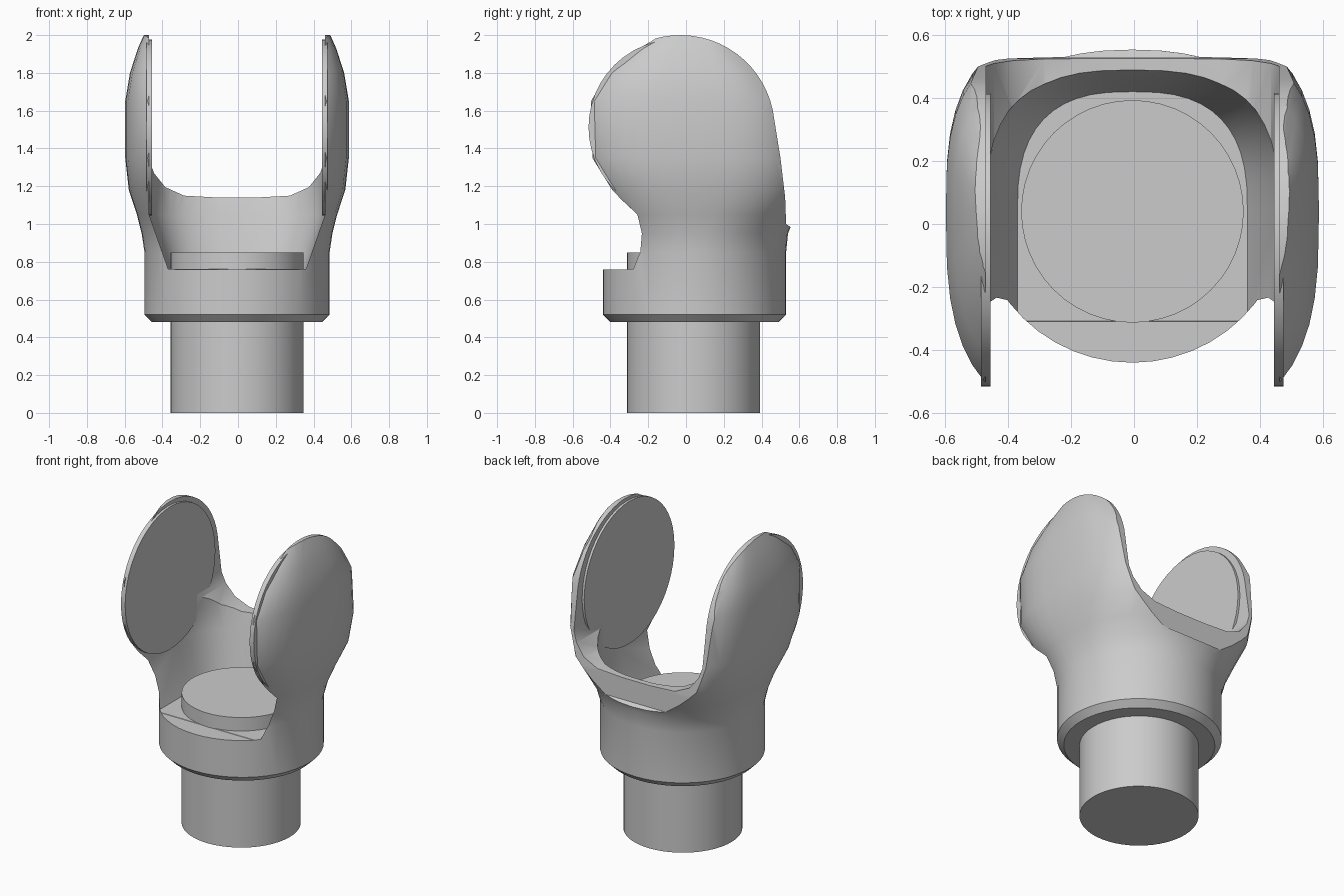
import bpy, bmesh, math
from mathutils import Vector

cube = bpy.data.objects.get("Cube")
if cube:
    bpy.data.objects.remove(cube, do_unlink=True)

CX, CY = -0.005, 0.04          # shared vertical axis
DISC_Y, DISC_Z, DISC_R = -0.03, 1.5, 0.5

grey = bpy.data.materials.new("plain_grey")
grey.use_nodes = True
grey.diffuse_color = (0.6, 0.6, 0.6, 1)
grey.node_tree.nodes["Principled BSDF"].inputs["Base Color"].default_value = (0.6, 0.6, 0.6, 1)


def make_object(name, bm):
    bmesh.ops.recalc_face_normals(bm, faces=bm.faces)
    mesh = bpy.data.meshes.new(name)
    bm.to_mesh(mesh)
    bm.free()
    mesh.materials.append(grey)
    obj = bpy.data.objects.new(name, mesh)
    bpy.context.collection.objects.link(obj)
    return obj


def loft(name, rings):
    """Skin a stack of closed point rings and cap both ends."""
    bm = bmesh.new()
    loops = [[bm.verts.new(p) for p in ring] for ring in rings]
    n = len(loops[0])
    for a, b in zip(loops, loops[1:]):
        for i in range(n):
            j = (i + 1) % n
            bm.faces.new((a[i], a[j], b[j], b[i]))
    bm.faces.new(loops[0])
    bm.faces.new(loops[-1])
    return make_object(name, bm)


def oval(z, half_x, front, back, power, count=48):
    """Superellipse with different front and back depth."""
    points = []
    for i in range(count):
        t = math.tau * i / count
        c, s = math.cos(t), math.sin(t)
        x = math.copysign(abs(c) ** (2 / power), c) * half_x
        y = math.copysign(abs(s) ** (2 / power), s) * (back if s > 0 else front)
        points.append((CX + x, CY + y, z))
    return points


def cavity_ring(z, half_x, back, count=24):
    """U outline: straight sides open to the front, rounded back."""
    points = [(CX + half_x, -0.7, z)]
    for i in range(count + 1):
        t = math.pi * i / count
        c, s = math.cos(t), max(math.sin(t), 0)
        x = math.copysign(abs(c) ** 0.75, c) * half_x
        points.append((CX + x, CY + s ** 0.75 * (back - CY), z))
    return points + [(CX - half_x, -0.7, z)]


def cylinder(name, radius, depth, center, axis="Z", sides=48):
    bm = bmesh.new()
    bmesh.ops.create_cone(bm, cap_ends=True, segments=sides, radius1=radius,
                          radius2=radius, depth=depth)
    for v in bm.verts:
        p = v.co.copy()
        v.co = (Vector((p.z, p.x, p.y)) if axis == "X" else p) + Vector(center)
    return make_object(name, bm)


def cut(target, tool, operation):
    mod = target.modifiers.new("cut", "BOOLEAN")
    mod.operation, mod.solver, mod.object = operation, "EXACT", tool
    bpy.context.view_layer.objects.active = target
    bpy.ops.object.modifier_apply(modifier=mod.name)
    bpy.data.objects.remove(tool, do_unlink=True)


# Outer body: round collar flaring into two domed cheeks
body = loft("yoke_body", [oval(*r) for r in (
    (0.48, 0.45, 0.44, 0.45, 2), (0.52, 0.49, 0.48, 0.49, 2),
    (0.85, 0.49, 0.48, 0.49, 2), (0.95, 0.505, 0.48, 0.5, 2.2),
    (1.05, 0.53, 0.5, 0.54, 2.5), (1.18, 0.573, 0.58, 0.6, 2.8),
    (1.35, 0.592, 0.67, 0.61, 3), (1.65, 0.592, 0.68, 0.58, 3),
    (1.8, 0.567, 0.59, 0.47, 3), (1.93, 0.525, 0.43, 0.33, 3),
    (2.02, 0.485, 0.28, 0.18, 3))])

# Side outline: disc head, narrow neck and front step
outline = [(-0.27, 1.06), (-0.245, 0.92), (-0.3, 0.77), (-0.31, 0.76), (-0.6, 0.76),
           (-0.6, 0.4), (0.6, 0.4), (0.6, 0.95), (0.53, 1.0), (0.525, 1.14), (0.5, 1.35)]
for i in range(37):
    a = math.radians(12 + i * 213 / 36)
    outline.append((DISC_Y + DISC_R * math.cos(a), DISC_Z + DISC_R * math.sin(a)))
cut(body, loft("side_cutter", [[(x, y, z) for y, z in outline] for x in (-1, 1)]),
    "INTERSECT")

# Inner hollow that widens upward from the floor
cut(body, loft("hollow_cutter", [cavity_ring(*r) for r in (
    (0.762, 0.365, 0.42), (1.05, 0.466, 0.465), (1.2, 0.466, 0.505),
    (2.2, 0.466, 0.505))]), "DIFFERENCE")

# Gap between the cheeks with a rounded saddle at the back
right_half = [(0.465, 2.2), (0.465, 1.34), (0.44, 1.27), (0.38, 1.195),
              (0.28, 1.15), (0.1, 1.14)]
gap = right_half + [(-x, z) for x, z in reversed(right_half)]
cut(body, loft("gap_cutter", [[(CX + x, y, z) for x, z in gap] for y in (-1, 1)]),
    "DIFFERENCE")

# Round post through the collar
post = cylinder("post", 0.353, 0.85, (CX, CY, 0.425))

# Flat pads on the inner cheek faces
pads = [cylinder(name, 0.466, 0.03, (CX + side * 0.465, DISC_Y - 0.02, 1.512), "X")
        for name, side in (("left_pad", 1), ("right_pad", -1))]

for obj in [body, post] + pads:
    bpy.ops.object.select_all(action="DESELECT")
    obj.select_set(True)
    bpy.context.view_layer.objects.active = obj
    bpy.ops.object.shade_smooth_by_angle(angle=math.radians(30))
